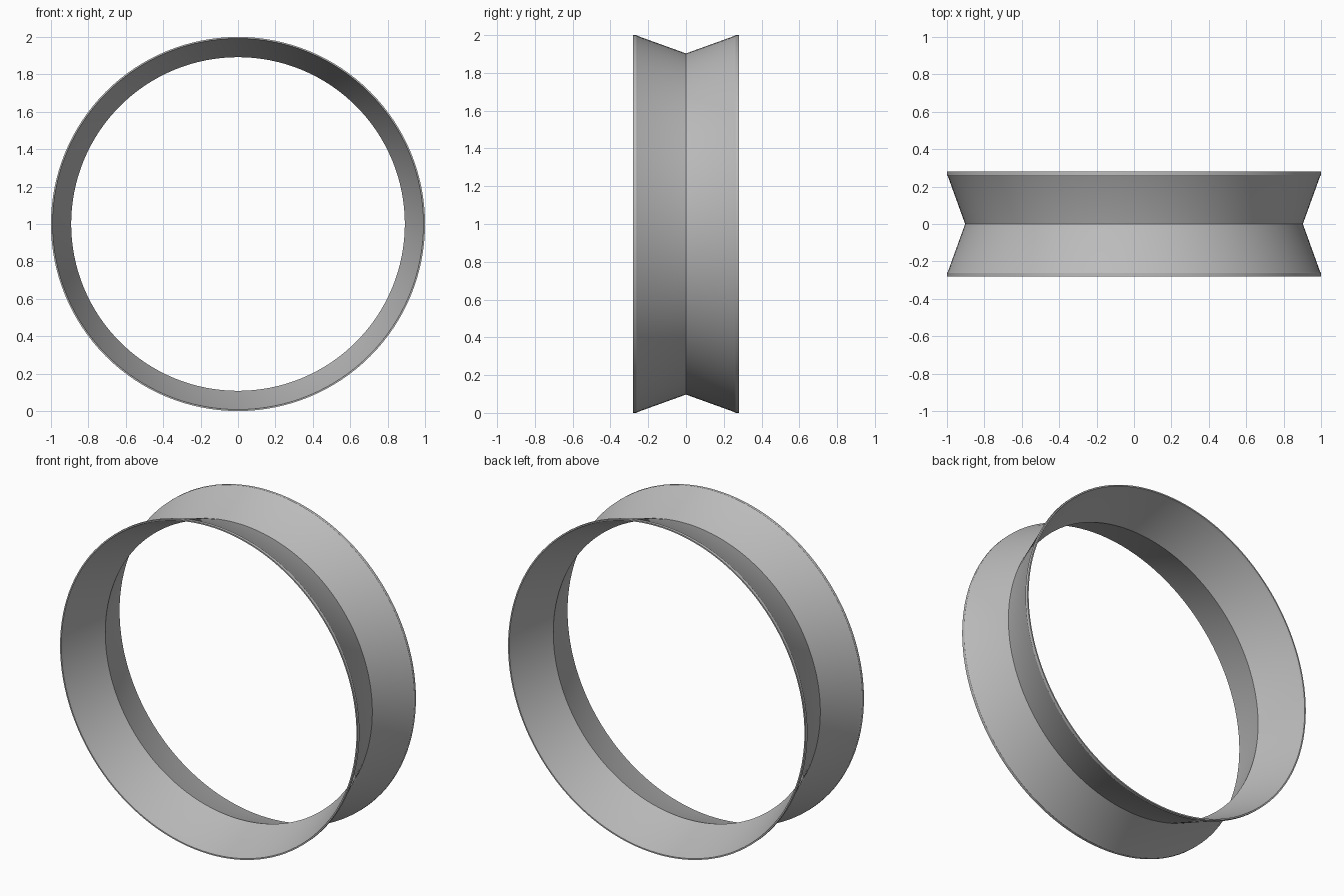
import bpy, bmesh, math

cube = bpy.data.objects.get("Cube")
if cube:
    bpy.data.objects.remove(cube, do_unlink=True)

# Plain grey material
grey = bpy.data.materials.new("light_grey")
grey.use_nodes = True
colour = (0.5, 0.5, 0.5, 1)
grey.diffuse_color = colour
grey.node_tree.nodes["Principled BSDF"].inputs["Base Color"].default_value = colour

# Half of the V cross-section as (y, radius): outer wall, rim, inner wall
HALF, SEGMENTS = 0.28, 128
outer = [(0, 0.903), (0.255, 0.995), (0.262, 1.0), (HALF, 1.0)]
inner = [(HALF, 0.992), (0.262, 0.988), (0, 0.892)]


def mirrored(points):
    """Reflect a half profile to the other side without repeating y = 0."""
    return [(-y, r) for y, r in points if y > 0]


profile = outer + inner + mirrored(inner)[::-1] + mirrored(outer)[::-1]

# Revolve the profile around the y axis
bm = bmesh.new()
rings = []
for i in range(SEGMENTS):
    a = math.tau * i / SEGMENTS
    rings.append([bm.verts.new((r * math.cos(a), y, 1 + r * math.sin(a))) for y, r in profile])
count = len(profile)
for i, ring in enumerate(rings):
    following = rings[(i + 1) % SEGMENTS]
    for j in range(count):
        k = (j + 1) % count
        bm.faces.new((ring[j], ring[k], following[k], following[j]))
bmesh.ops.recalc_face_normals(bm, faces=bm.faces)

mesh = bpy.data.meshes.new("flared_ring")
bm.to_mesh(mesh)
bm.free()
mesh.materials.append(grey)
band = bpy.data.objects.new("flared_ring", mesh)
bpy.context.collection.objects.link(band)

# Smooth shading with a crisp waist and rims
bpy.context.view_layer.objects.active = band
band.select_set(True)
bpy.ops.object.shade_smooth_by_angle(angle=math.radians(30))
